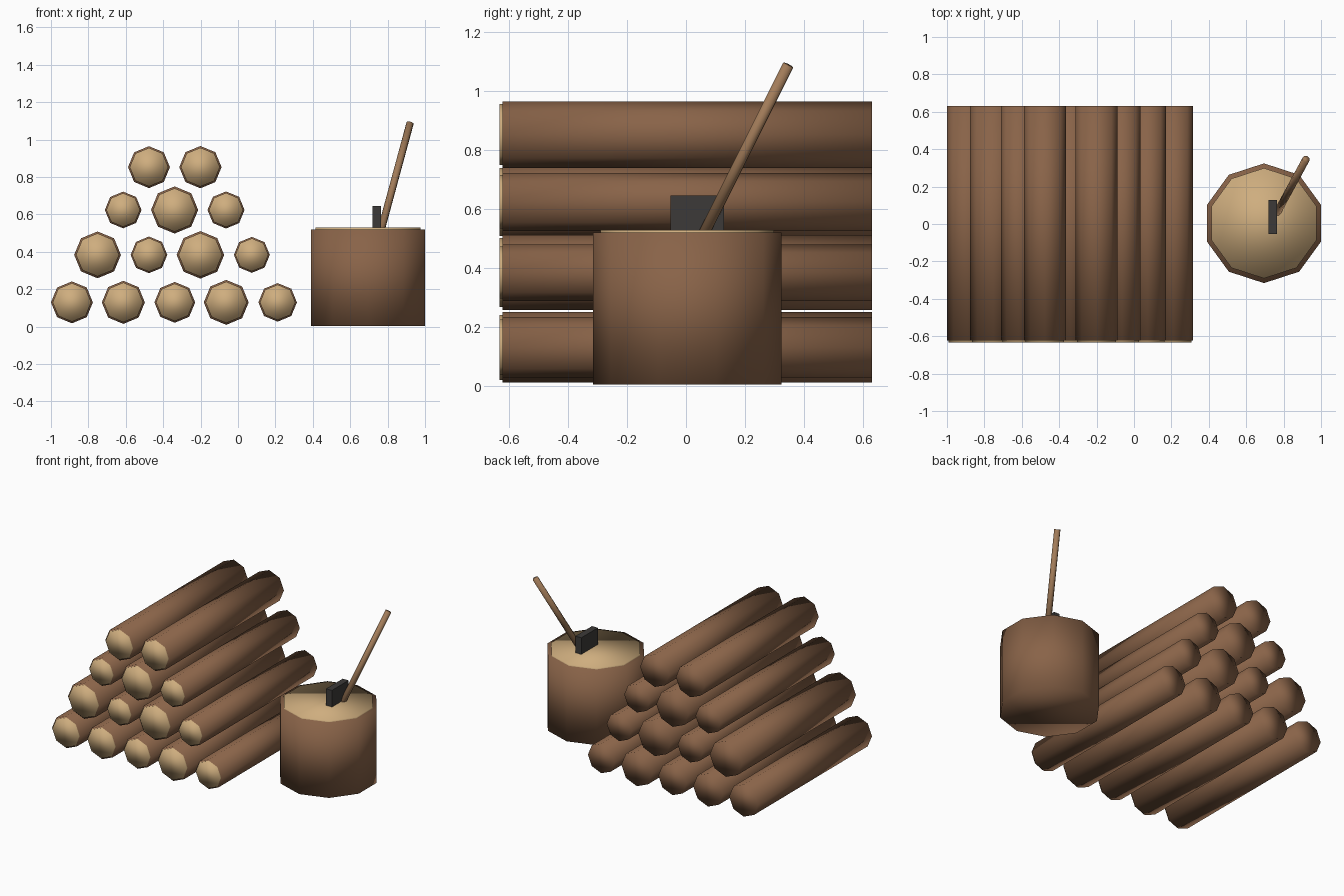
import bpy, math
from mathutils import Vector

if "Cube" in bpy.data.objects:
    bpy.data.objects.remove(bpy.data.objects["Cube"])


def material(name, color):
    m = bpy.data.materials.new(name)
    m.diffuse_color = (*color, 1)
    m.use_nodes = True
    m.node_tree.nodes["Principled BSDF"].inputs["Base Color"].default_value = m.diffuse_color
    return m


BARK = material("bark", (0.25, 0.125, 0.065))
CUT = material("cut_wood", (0.62, 0.42, 0.21))
HANDLE = material("handle_wood", (0.36, 0.20, 0.10))
STEEL = material("dark_steel", (0.045, 0.042, 0.04))


def rod(name, a, b, r, sides, mat, spin=0.0):
    """Smooth-shaded prism running from point a to point b."""
    a, b = Vector(a), Vector(b)
    d = b - a
    bpy.ops.mesh.primitive_cylinder_add(vertices=sides, radius=r, depth=d.length,
                                        location=(a + b) / 2)
    o = bpy.context.object
    o.rotation_euler = d.to_track_quat('Z', 'Y').to_euler()
    o.name = name
    o.data.materials.append(mat)
    bpy.ops.object.shade_smooth()
    return o


# Log pile: rows of (height, first x, radii), evenly spaced along x
STEP = 0.275
rows = [
    (0.130, -0.888, (0.112, 0.115, 0.109, 0.120, 0.103)),
    (0.384, -0.751, (0.125, 0.098, 0.127, 0.096)),
    (0.624, -0.614, (0.098, 0.126, 0.099)),
    (0.853, -0.476, (0.112, 0.113)),
]
for i, (z, x0, radii) in enumerate(rows):
    for j, r in enumerate(radii):
        x = x0 + STEP * j
        rod(f"log_{i}_{j}", (x, 0.632, z), (x, -0.624, z), r, 8, BARK)
        rod(f"log_cut_end_{i}_{j}", (x, -0.610, z), (x, -0.634, z), r * 0.92, 8, CUT)

# Chopping block with pale cut top
SX, SY = 0.695, 0.004
rod("chopping_block", (SX, SY, 0.003), (SX, SY, 0.52), 0.32, 10, BARK)
rod("block_cut_top", (SX, SY, 0.505), (SX, SY, 0.529), 0.295, 10, CUT)

# Axe stuck in the block
bpy.ops.mesh.primitive_cube_add(size=1, location=(0.741, 0.038, 0.58))
head = bpy.context.object
head.name = "axe_head"
head.scale = (0.045, 0.183, 0.13)
head.data.materials.append(STEEL)
rod("axe_handle", (0.762, 0.055, 0.505), (0.92, 0.347, 1.088), 0.02, 8, HANDLE)
